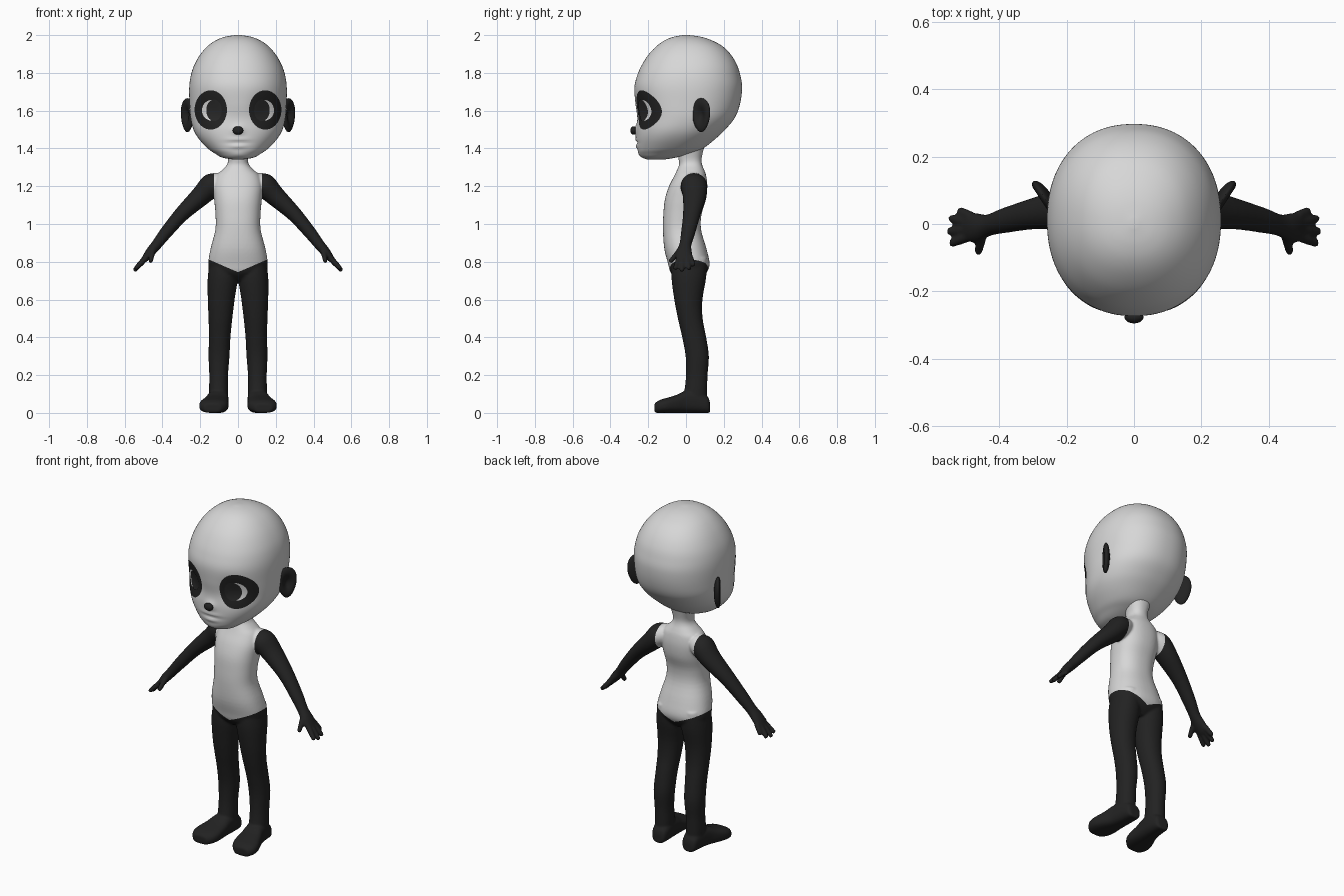
import bpy, bmesh, math
from mathutils import Vector
from mathutils.bvhtree import BVHTree

if "Cube" in bpy.data.objects:
    bpy.data.objects.remove(bpy.data.objects["Cube"])


def material(name, v):
    m = bpy.data.materials.new(name)
    m.diffuse_color = (v, v, v, 1)
    m.use_nodes = True
    m.node_tree.nodes["Principled BSDF"].inputs["Base Color"].default_value = m.diffuse_color
    return m


WHITE = material("pale_grey", 0.68)
BLACK = material("soft_black", 0.016)
EYE_WHITE = material("eye_white", 0.75)
IRIS = material("iris_black", 0.022)


def add_object(name, bm, *mats):
    me = bpy.data.meshes.new(name)
    bm.to_mesh(me)
    bm.free()
    ob = bpy.data.objects.new(name, me)
    bpy.context.collection.objects.link(ob)
    for m in mats:
        me.materials.append(m)
    me.shade_smooth()
    return ob


def spline(p0, p1, p2, p3, t):
    return 0.5 * (2 * p1 + (p2 - p0) * t + (2 * p0 - 5 * p1 + 4 * p2 - p3) * t * t
                  + (3 * p1 - p0 - 3 * p2 + p3) * t ** 3)


def loft(bm, rings, p=2.2, n=48, steps=4, side=1):
    """Closed skin through (centre, half axis, half axis) rings, smoothly interpolated."""
    fine, last = [], len(rings) - 1
    for i in range(last):
        q = [rings[min(max(i + k, 0), last)] for k in (-1, 0, 1, 2)]
        for s in range(steps):
            fine.append([spline(*(r[j] for r in q), s / steps) for j in range(3)])
    fine.append(rings[-1])
    loops = []
    for c, a, b in fine:
        loop = []
        for k in range(n):
            t = 2 * math.pi * k / n
            u, v = (math.copysign(abs(f) ** (2 / p), f) for f in (math.cos(t), math.sin(t)))
            co = c + a * u + b * v
            loop.append(bm.verts.new((co.x * side, co.y, co.z)))
        loops.append(loop)
    for l0, l1 in zip(loops, loops[1:]):
        for k in range(n):
            bm.faces.new((l0[k], l0[(k + 1) % n], l1[(k + 1) % n], l1[k]))
    bm.faces.new(loops[0])
    bm.faces.new(loops[-1])


def stack(rows):
    """Rows of z, inner x, outer x, front y, back y."""
    return [(Vector(((x0 + x1) / 2, (y0 + y1) / 2, z)), Vector(((x1 - x0) / 2, 0, 0)),
             Vector((0, (y1 - y0) / 2, 0))) for z, x0, x1, y0, y1 in rows]


def tube(rows):
    """Rows of x, y, z, radius, depth radius along a limb, with a rounded tip."""
    pts = [Vector(r[:3]) for r in rows]
    rings = []
    for i, r in enumerate(rows):
        d = (pts[min(i + 1, len(pts) - 1)] - pts[max(i - 1, 0)]).normalized()
        b = Vector((0, 1, 0))
        b = (b - d * b.dot(d)).normalized()
        rings.append((pts[i], d.cross(b) * r[3], b * r[4]))
    c, a, b = rings[-1]
    rings.append((c + d * rows[-1][3] * 0.8, a * 0.5, b * 0.5))
    return rings


# Body: torso, legs, feet, arms and hands fused into one skin
bm = bmesh.new()
torso = [(.70, .06, -.04, .07), (.74, .14, -.08, .108), (.79, .157, -.095, .125), (.87, .145, -.115, .108),
         (.97, .12, -.122, .08), (1.05, .119, -.12, .082), (1.13, .126, -.112, .106), (1.2, .13, -.09, .113),
         (1.255, .115, -.062, .107), (1.285, .085, -.048, .097), (1.315, .058, -.036, .085),
         (1.35, .053, -.04, .083), (1.42, .07, -.04, .1)]
loft(bm, stack([(z, -w, w, f, b) for z, w, f, b in torso]), 2.3)
leg = [(.82, .02, .145, -.07, .11), (.72, .002, .16, -.077, .107), (.6, .018, .16, -.062, .087),
       (.5, .03, .156, -.043, .088), (.4, .04, .154, -.02, .107), (.3, .045, .156, -.002, .121),
       (.2, .053, .152, .0, .114), (.12, .053, .153, -.008, .112), (.05, .055, .15, -.02, .11)]
foot = [(.127, .1, .025, .05), (.115, .1, .043, .085), (.06, .102, .052, .12), (0, .108, .058, .118),
        (-.05, .118, .068, .095), (-.1, .127, .077, .08), (-.14, .132, .07, .068), (-.167, .135, .045, .05)]
foot_rings = [(Vector((x, y, h / 2)), Vector((w, 0, 0)), Vector((0, 0, h / 2))) for y, x, w, h in foot]
arm = [(.09, .04, 1.225, .05, .055), (.14, .042, 1.205, .063, .07), (.2, .045, 1.145, .053, .062),
       (.3, .03, 1.05, .04, .046), (.385, .01, .95, .033, .037), (.43, -.003, .892, .028, .032),
       (.465, -.01, .85, .025, .042), (.495, -.008, .812, .017, .044)]
fingers = [((.485, .022, .825), (.515, .038, .785)), ((.495, .006, .815), (.54, .016, .766)),
           ((.495, -.016, .815), (.545, -.022, .758)), ((.488, -.036, .82), (.538, -.056, .768)),
           ((.45, -.028, .865), (.462, -.08, .805))]
for s in (1, -1):
    loft(bm, stack(leg), 2.1, side=s)
    loft(bm, foot_rings, 2.7, side=s)
    loft(bm, tube(arm), 2, side=s)
    for base, tip in fingers:
        loft(bm, tube([(*base, .016, .016), (*tip, .0125, .0125)]), 2, 16, side=s)
bmesh.ops.recalc_face_normals(bm, faces=bm.faces)
body = add_object("body", bm)
rm = body.modifiers.new("fuse", 'REMESH')
rm.mode, rm.voxel_size = 'VOXEL', 0.006
sm = body.modifiers.new("soften", 'SMOOTH')
sm.factor, sm.iterations = 0.5, 6
fused = bpy.data.meshes.new_from_object(body.evaluated_get(bpy.context.evaluated_depsgraph_get()))
body.modifiers.clear()

# Cut clean colour borders at shoulders and hips, then colour by region
SHOULDER, HIP, SLOPE = 0.128, 0.745, 0.43
bm = bmesh.new()
bm.from_mesh(fused)
for s in (1, -1):
    for co, no in (((s * SHOULDER, 0, 0), (1, 0, 0)), ((0, 0, HIP), (-s * SLOPE, 0, 1))):
        bmesh.ops.bisect_plane(bm, geom=bm.verts[:] + bm.edges[:] + bm.faces[:],
                               plane_co=co, plane_no=no, dist=1e-5)
for f in bm.faces:
    c = f.calc_center_median()
    x = abs(c.x)
    is_arm = x > SHOULDER and (c.z > 1.0 or x > 0.2)
    f.material_index = int(is_arm or c.z < HIP + SLOPE * x)
    f.smooth = True
bm.to_mesh(fused)
bm.free()
body.data = fused
for m in (WHITE, BLACK):
    fused.materials.append(m)

# Head: stacked outline with soft sockets, nose bridge and lips pushed in or out
head_rows = [(1.342, .03, -.205, -.11), (1.352, .085, -.232, -.05), (1.375, .125, -.25, .03),
             (1.4, .16, -.257, .09), (1.45, .207, -.262, .155), (1.5, .236, -.262, .208),
             (1.565, .252, -.258, .26), (1.64, .257, -.268, .287), (1.725, .258, -.273, .297),
             (1.79, .249, -.257, .287), (1.845, .23, -.232, .269), (1.9, .198, -.196, .235),
             (1.945, .157, -.152, .188), (1.975, .112, -.108, .13), (1.992, .065, -.062, .075),
             (2.0, .012, -.012, .015)]
bm = bmesh.new()
loft(bm, stack([(z, -w, w, f, b) for z, w, f, b in head_rows]), 2.2, 112, 6)
bumps = [(.135, 1.605, .06, .065, .016), (0, 1.497, .028, .025, -.014), (0, 1.447, .05, .012, -.006),
         (0, 1.43, .06, .007, .006), (0, 1.412, .04, .012, -.007), (0, 1.365, .04, .015, -.004)]
for v in bm.verts:
    if v.co.y < -0.05:
        x, z = abs(v.co.x), v.co.z
        v.co.y += sum(d * math.exp(-((x - cx) / sx) ** 2 - ((z - cz) / sz) ** 2)
                      for cx, cz, sx, sz, d in bumps)
bmesh.ops.recalc_face_normals(bm, faces=bm.faces)
surface = BVHTree.FromBMesh(bm)
add_object("head", bm, WHITE)


def decal(name, cx, cz, rx, rz, lift, mat, n=48, rings=8):
    """Thin oval plate draped on the front of the head."""
    bm = bmesh.new()

    def drape(r, t):
        x, z = cx + rx * r * math.cos(t), cz + rz * r * math.sin(t)
        hit, no, _, _ = surface.ray_cast(Vector((x, -1, z)), Vector((0, 1, 0)))
        return bm.verts.new(hit + no * lift)
    mid = drape(0, 0)
    grid = [[drape((i + 1) / rings, 2 * math.pi * k / n) for k in range(n)] for i in range(rings)]
    for k in range(n):
        j = (k + 1) % n
        bm.faces.new((mid, grid[0][k], grid[0][j]))
        for a, b in zip(grid, grid[1:]):
            bm.faces.new((a[k], b[k], b[j], a[j]))
    add_object(name, bm, mat)


def ball(name, centre, axes, mat, shape=lambda u: u):
    """Sphere stretched along three axes after an optional reshaping of the unit ball."""
    bm = bmesh.new()
    bmesh.ops.create_uvsphere(bm, u_segments=40, v_segments=24, radius=1)
    for v in bm.verts:
        u = shape(v.co.copy())
        v.co = Vector(centre) + sum((a * k for a, k in zip(axes, u)), Vector())
    bmesh.ops.recalc_face_normals(bm, faces=bm.faces)
    add_object(name, bm, mat)


def ear_shape(u):
    # narrower lobe below, hollow on the outer front face
    r2 = (u.x ** 2 + u.z ** 2) / 0.4
    if u.y > 0:
        u.y -= 1.3 * math.exp(-r2 * 1.6)
    u.x *= 1 + 0.2 * u.z
    return u


# Eyes and ears, one per side
for s, tag in ((1, "left"), (-1, "right")):
    decal(tag + "_eye_patch", s * .143, 1.604, .085, .104, .002, BLACK)
    decal(tag + "_eye_white", s * .139, 1.602, .049, .055, .004, EYE_WHITE)
    decal(tag + "_iris", s * .124, 1.602, .041, .058, .006, IRIS)
    ball(tag + "_ear", (s * .268, .08, 1.576),
         (Vector((s * .03, .046, 0)), Vector((s * .019, -.012, 0)), Vector((0, 0, .09))), BLACK, ear_shape)

# Nose
ball("nose", (0, -.277, 1.495), (Vector((.028, 0, 0)), Vector((0, .018, 0)), Vector((0, 0, .022))), BLACK)
